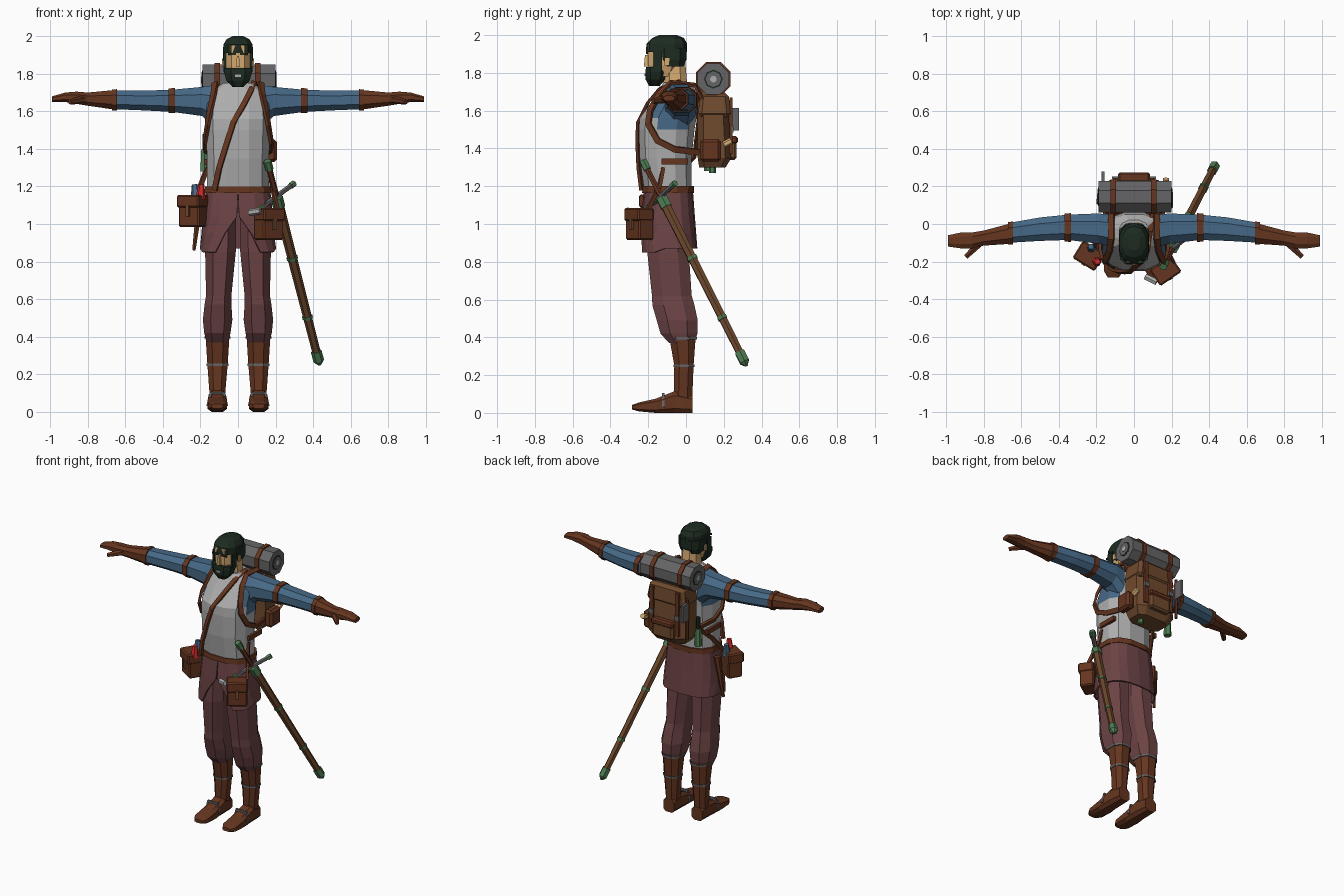
import bpy, bmesh, math
from mathutils import Vector, Matrix

cube = bpy.data.objects.get("Cube")
if cube:
    bpy.data.objects.remove(cube)


def material(name, *rgb):
    m = bpy.data.materials.new(name)
    m.use_nodes = True
    m.diffuse_color = (*rgb, 1)
    m.node_tree.nodes["Principled BSDF"].inputs["Base Color"].default_value = (*rgb, 1)
    return m


MAROON = material("maroon cloth", .15, .056, .058)
LEATHER = material("dark leather", .13, .036, .014)
VEST = material("pale grey cloth", .42, .42, .42)
GREY = material("dark grey wool", .13, .13, .135)
BLUE = material("blue cloth", .062, .14, .24)
SKIN = material("skin", .68, .41, .17)
HAIR = material("dark hair", .012, .024, .015)
CANVAS = material("pack canvas", .16, .068, .027)
GREEN = material("green metal", .08, .21, .09)
RED = material("red potion", .7, .025, .025)


def finish(name, bm, *mats):
    bmesh.ops.recalc_face_normals(bm, faces=bm.faces)
    me = bpy.data.meshes.new(name)
    bm.to_mesh(me)
    bm.free()
    for m in mats:
        me.materials.append(m)
    ob = bpy.data.objects.new(name, me)
    bpy.context.collection.objects.link(ob)
    return ob


def skin_rings(bm, rings, closed=True, caps=True):
    vs = [[bm.verts.new(p) for p in r] for r in rings]
    n = len(vs[0])
    for a, b in zip(vs, vs[1:]):
        for i in range(n if closed else n - 1):
            j = (i + 1) % n
            bm.faces.new((a[i], a[j], b[j], b[i]))
    if caps:
        bm.faces.new(vs[0])
        bm.faces.new(vs[-1])


def oval(t, u0, u1, v0, v1, p, n):
    k = math.cos(math.pi / n) ** p
    c, s = math.cos(t), math.sin(t)
    return ((u0 + u1) / 2 + (u1 - u0) / 2 / k * math.copysign(abs(c) ** p, c),
            (v0 + v1) / 2 + (v1 - v0) / 2 / k * math.copysign(abs(s) ** p, s))


def loft(name, axis, rings, mat, n=8, p=.85, side=1, extra=()):
    """Each ring: position on the axis, then the two ranges across it."""
    out = []
    for w, *ext in rings:
        ring = []
        for i in range(n):
            u, v = oval((i + .5) * math.tau / n, *ext, p, n)
            x, y, z = {"x": (w, u, v), "y": (u, w, v), "z": (u, v, w)}[axis]
            ring.append((x * side, y, z))
        out.append(ring)
    bm = bmesh.new()
    skin_rings(bm, out)
    return finish(name, bm, mat, *extra)


def box(name, loc, size, mat, rot=(0, 0, 0), bevel=0, taper=1):
    bm = bmesh.new()
    bmesh.ops.create_cube(bm, size=1)
    for v in bm.verts:
        if v.co.z > 0:
            v.co.x *= taper
            v.co.y *= taper
        v.co *= Vector(size)
    if bevel:
        bmesh.ops.bevel(bm, geom=bm.edges[:], offset=bevel, segments=1, affect="EDGES")
    ob = finish(name, bm, mat)
    ob.location, ob.rotation_euler = loc, rot
    return ob


def rod(name, a, b, r, mat, r2=None, n=6):
    a, b = Vector(a), Vector(b)
    bm = bmesh.new()
    bmesh.ops.create_cone(bm, cap_ends=True, segments=n, radius1=r,
                          radius2=r if r2 is None else r2, depth=(b - a).length)
    q = (b - a).to_track_quat("Z", "Y").to_matrix().to_4x4()
    bm.transform(Matrix.Translation((a + b) / 2) @ q)
    return finish(name, bm, mat)


def strap(name, pts, width, mat, side=1, thick=.016, hub=(0, -.1, 1.45)):
    pts = [Vector((x * side, y, z)) for x, y, z in pts]
    rings = []
    for i, p in enumerate(pts):
        t = (pts[min(i + 1, len(pts) - 1)] - pts[max(i - 1, 0)]).normalized()
        o = p - Vector(hub)
        o = (o - t * o.dot(t)).normalized()
        s = t.cross(o) * width / 2
        o *= thick / 2
        rings.append([p + s + o, p - s + o, p - s - o, p + s - o])
    bm = bmesh.new()
    skin_rings(bm, rings)
    return finish(name, bm, mat)


# Torso: grey vest with blue shoulders
torso = loft("torso", "z", [(1.17, -.165, .165, -.22, .03), (1.35, -.165, .165, -.245, .03),
                            (1.5, -.17, .17, -.25, .045), (1.56, -.17, .17, -.245, .055),
                            (1.65, -.165, .165, -.18, .06), (1.71, -.14, .14, -.14, .05),
                            (1.75, -.08, .08, -.12, .02)], VEST, 12, .8, extra=[BLUE])
for f in torso.data.polygons:
    c = f.center
    if abs(c.x) > .1 and 1.5 < c.z < 1.73 and -.16 < c.y:
        f.material_index = 1
loft("belt", "z", [(1.165, -.178, .178, -.232, .042), (1.2, -.175, .175, -.23, .042)], LEATHER, 12, .8)

# Tunic skirt, split at the front
rows = []
for z, hw, y0, y1, gap in [(1.19, .168, -.22, .034, 0), (1.04, .185, -.235, .045, .01),
                           (.95, .193, -.24, .052, .26), (.87, .2, -.245, .058, .52)]:
    row = []
    for i in range(17):
        t = -math.pi / 2 + gap + (math.tau - 2 * gap) * i / 16
        x, y = oval(t, -hw, hw, y0, y1, .75, 16)
        row.append((x, y, z - (.02 if z < .9 and y < -.15 else 0)))
    rows.append(row)
bm = bmesh.new()
skin_rings(bm, rows, closed=False, caps=False)
skirt = finish("tunic_skirt", bm, MAROON)
skirt.modifiers.new("cloth", "SOLIDIFY").thickness = .01

# Head, hair and beard
loft("neck", "z", [(1.7, -.06, .06, -.12, .01), (1.87, -.055, .055, -.12, -.005)], SKIN)
loft("head", "z", [(1.78, -.05, .05, -.19, -.06), (1.84, -.068, .068, -.2, -.03),
                   (1.95, -.068, .068, -.205, -.01)], SKIN, 8, .75)
loft("hair_crown", "z", [(1.91, -.08, .08, -.208, .002), (1.955, -.078, .078, -.205, .002),
                         (1.985, -.06, .06, -.175, -.015), (2, -.03, .03, -.14, -.05)], HAIR, 10, .8)
loft("hair_back", "z", [(1.835, -.07, .07, -.12, -.012), (1.87, -.08, .08, -.145, .002),
                        (1.93, -.081, .081, -.15, .003)], HAIR, 8, .7)
loft("beard", "z", [(1.73, -.03, .03, -.195, -.14), (1.765, -.062, .062, -.214, -.11),
                    (1.805, -.074, .074, -.215, -.105), (1.83, -.074, .074, -.212, -.115)], HAIR, 8, .75)
box("nose", (0, -.208, 1.865), (.02, .03, .06), SKIN, taper=.6)
box("mouth", (0, -.216, 1.79), (.03, .008, .012), VEST)
for s in (1, -1):
    box("eyebrow", (s * .032, -.206, 1.905), (.045, .009, .012), HAIR)
    box("sideburn", (s * .071, -.15, 1.86), (.012, .045, .1), HAIR)
    box("ear", (s * .082, -.1, 1.86), (.008, .025, .04), SKIN)

# Limbs, mirrored on both sides
for s, tag in ((1, "left"), (-1, "right")):
    loft(tag + "_sleeve", "x", [(.12, -.12, .05, 1.51, 1.74), (.19, -.105, .056, 1.575, 1.73),
                                (.35, -.085, .05, 1.597, 1.715), (.5, -.09, .035, 1.605, 1.71),
                                (.67, -.1, .005, 1.612, 1.71)], BLUE, side=s)
    loft(tag + "_arm_band", "x", [(.335, -.095, .058, 1.59, 1.724), (.37, -.094, .055, 1.592, 1.722)], LEATHER, side=s)
    loft(tag + "_cuff", "x", [(.645, -.108, .013, 1.604, 1.718), (.672, -.108, .01, 1.605, 1.716)], LEATHER, side=s)
    loft(tag + "_glove", "x", [(.65, -.105, .005, 1.608, 1.714), (.8, -.115, -.035, 1.63, 1.7),
                               (.86, -.13, -.045, 1.64, 1.705), (.92, -.13, -.045, 1.65, 1.7),
                               (.99, -.12, -.06, 1.65, 1.68)], LEATHER, side=s)
    rod(tag + "_thumb", (s * .81, -.09, 1.665), (s * .895, -.175, 1.65), .024, LEATHER, .014)
    loft(tag + "_trouser_leg", "z", [(1.08, .01, .165, -.2, .02), (.85, .012, .175, -.205, .015),
                                     (.62, .035, .17, -.18, .03), (.57, .035, .178, -.178, .045),
                                     (.49, .03, .187, -.155, .062), (.42, .04, .18, -.135, .06),
                                     (.37, .05, .168, -.09, .045)], MAROON, side=s)
    loft(tag + "_boot_shaft", "z", [(.41, .045, .173, -.09, .052), (.25, .055, .163, -.062, .04),
                                    (.1, .068, .152, -.065, .034), (.02, .068, .152, -.08, .034)], LEATHER, side=s)
    loft(tag + "_boot_foot", "y", [(.035, .068, .152, 0, .09), (-.06, .064, .156, 0, .115),
                                   (-.16, .058, .162, 0, .075), (-.25, .06, .16, .008, .055),
                                   (-.285, .08, .14, .018, .042)], LEATHER, p=.6, side=s)
    for z, x0, x1, y0, y1 in ((.395, .04, .178, -.094, .057), (.25, .05, .168, -.067, .045)):
        loft(tag + "_boot_cord", "z", [(z - .006, x0, x1, y0, y1), (z + .006, x0, x1, y0, y1)], GREY, side=s)
    strap(tag + "_foot_cord", [(.06, -.12, .03), (.075, -.12, .1), (.145, -.12, .1), (.16, -.12, .03)],
          .014, GREY, s, hub=(s * .11, -.12, .02))
    # Pack shoulder strap and side buckle strap
    strap(tag + "_pack_strap", [(.12, .09, 1.66), (.12, .05, 1.735), (.122, -.08, 1.75), (.13, -.14, 1.69),
                                (.15, -.19, 1.6), (.162, -.2, 1.53), (.177, -.15, 1.44),
                                (.178, -.06, 1.395), (.15, .07, 1.38)], .032, LEATHER, s)
    box(tag + "_side_strap", (s * .17, -.06, 1.33), (.02, .14, .032), LEATHER)

# Strap across the chest and down to the satchel
strap("chest_strap", [(.1, .06, 1.68), (.085, -.04, 1.755), (.07, -.14, 1.715), (.035, -.2, 1.645),
                      (-.025, -.253, 1.54), (-.06, -.256, 1.43), (-.1, -.25, 1.3), (-.125, -.235, 1.18)],
      .028, LEATHER)
strap("back_strap", [(.1, .06, 1.68), (0, .068, 1.55), (-.12, .045, 1.36), (-.175, -.04, 1.27),
                     (-.22, -.13, 1.15)], .024, LEATHER)

# Backpack
loft("pack_body", "z", [(1.3, -.12, .12, .07, .21), (1.35, -.15, .15, .062, .24),
                        (1.6, -.145, .145, .062, .225), (1.7, -.12, .12, .062, .18)], CANVAS, 8, .5)
box("pack_flap", (0, .15, 1.63), (.305, .175, .13), CANVAS, bevel=.02, taper=.86)
box("pack_pocket", (0, .24, 1.4), (.16, .055, .12), CANVAS, bevel=.012)
box("pocket_flap", (0, .246, 1.445), (.17, .058, .04), LEATHER, bevel=.01)
for x in (-.1, .1):
    box("pack_buckle_strap", (x, .237, 1.52), (.028, .016, .3), LEATHER)
    box("pack_buckle", (x, .247, 1.5), (.036, .01, .03), GREY)
box("pack_side_pouch", (.178, .13, 1.39), (.06, .11, .12), LEATHER, bevel=.015)
rod("lantern_knob", (.17, .2, 1.42), (.17, .24, 1.44), .018, SKIN)
rod("green_flask", (-.178, .12, 1.28), (-.178, .12, 1.4), .026, GREEN, .02)
rod("flask_neck", (-.178, .12, 1.4), (-.178, .12, 1.48), .014, HAIR)
rod("hanging_vial", (.06, .14, 1.27), (.06, .14, 1.31), .018, GREEN)
rod("hatchet_handle", (-.165, .22, 1.36), (-.165, .22, 1.64), .011, LEATHER)
box("hatchet_blade", (-.165, .245, 1.555), (.018, .07, .12), GREY)

# Bedroll with bands and rolled ends
loft("bedroll", "x", [(-.19, .062, .228, 1.685, 1.85), (.2, .062, .228, 1.685, 1.85)], GREY, 8, 1)
for x in (-.11, .105):
    loft("bedroll_band", "x", [(x - .015, .054, .236, 1.677, 1.858), (x + .015, .054, .236, 1.677, 1.858)],
         LEATHER, 8, 1)
for x in (-.19, .2):
    for r, m, d in ((.05, HAIR, .002), (.042, GREY, .004), (.018, VEST, .006)):
        rod("bedroll_end", (x - d, .145, 1.767), (x + d, .145, 1.767), r, m, n=8)


# Belt pouches
def pouch(name, loc, size, rot):
    m = Matrix.Translation(loc) @ Matrix.Rotation(rot, 4, "Z")
    w, d, h = size
    for part, off, dims, mat in (("body", (0, 0, 0), size, LEATHER),
                                 ("flap", (0, -.006, h * .3), (w * 1.06, d * 1.08, h * .4), LEATHER),
                                 ("tab", (0, -d * .56, 0), (w * .16, .015, h * .35), CANVAS)):
        box(name + "_" + part, m @ Vector(off), dims, mat, (0, 0, rot), .008 if part != "tab" else 0)


pouch("right_satchel", (-.238, -.165, 1.07), (.13, .1, .17), -.55)
pouch("left_pouch", (.165, -.245, 1), (.13, .095, .17), .6)
rod("red_potion", (-.2, -.2, 1.13), (-.195, -.2, 1.21), .028, RED, .016)
rod("blue_potion", (-.225, -.13, 1.13), (-.23, -.12, 1.21), .028, BLUE, .016)
rod("small_scroll", (.06, -.28, 1.06), (.12, -.31, 1.07), .018, VEST)
rod("right_dagger_sheath", (-.2, -.06, 1.14), (-.235, -.08, .86), .022, LEATHER, .01)
strap("pouch_hanger", [(.165, -.12, 1.3), (.18, -.14, 1.2), (.21, -.2, 1.08)], .02, LEATHER)

# Sword in its scabbard, placed along one slanted line
top, tip = Vector((.16, -.22, 1.32)), Vector((.43, .31, .27))
at = lambda f: top.lerp(tip, f)
rod("sword_grip", at(.02), at(.16), .016, LEATHER)
rod("sword_pommel", at(-.015), at(.03), .022, GREEN)
rod("scabbard", at(.17), at(.98), .028, CANVAS, .022)
for f, g, r in ((.17, .22, .033), (.47, .485, .03), (.77, .785, .028), (.95, 1.0, .029)):
    rod("scabbard_fitting", at(f), at(g), r, GREEN)
rod("scabbard_point", at(1), at(1.02), .029, GREEN, .008)
guard = Vector((.095, .075, .07))
rod("sword_guard", at(.165) - guard, at(.165) + guard, .014, GREY)
for s in (.8, -1):
    rod("guard_end", at(.165) + guard * s, at(.165) + guard * (s + .2), .018, GREEN)
